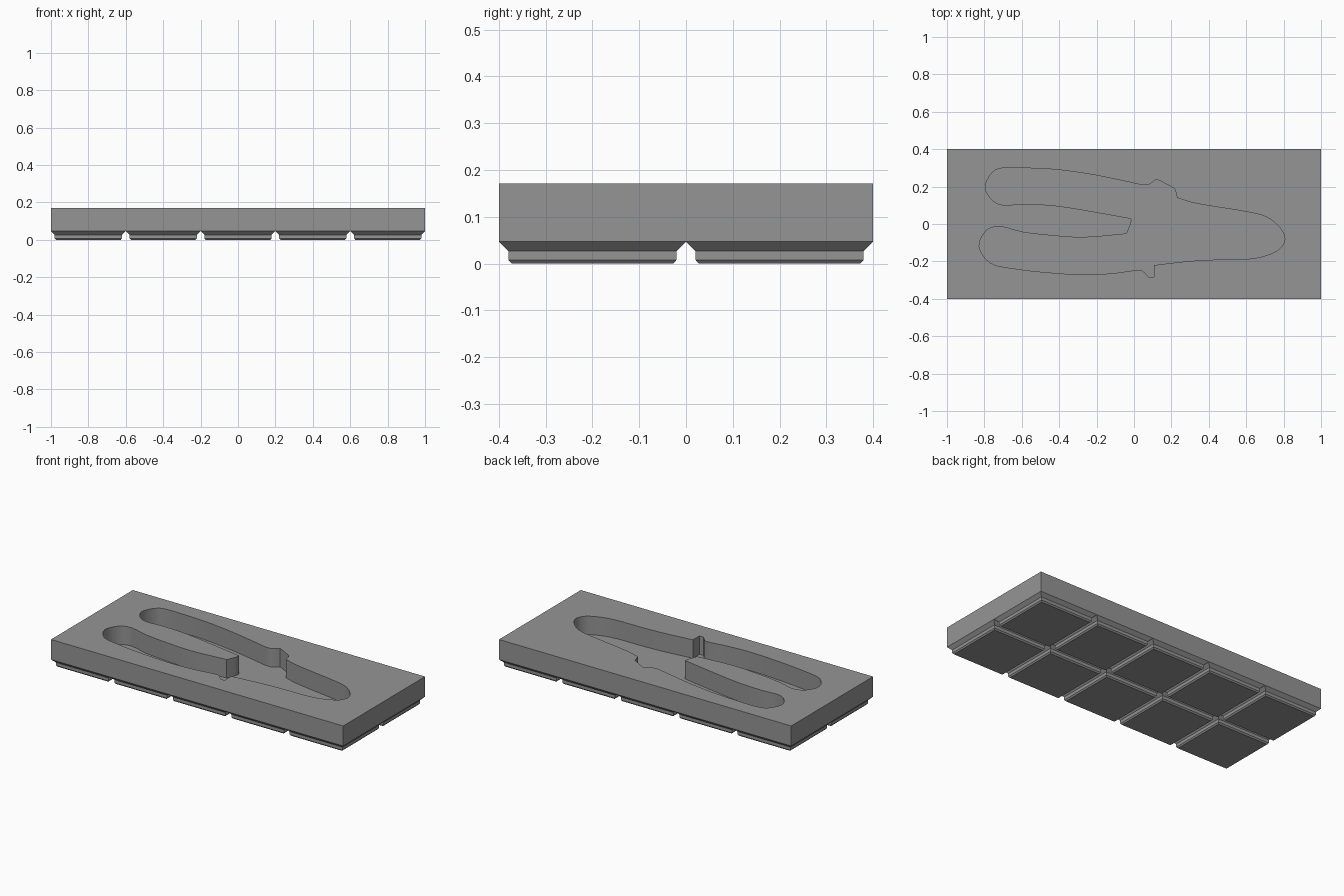
import bpy, bmesh
from mathutils import Vector

if "Cube" in bpy.data.objects:
    bpy.data.objects.remove(bpy.data.objects["Cube"])

TOP, FLOOR, BASE = 0.171, 0.057, 0.047

grey = bpy.data.materials.new("grey plastic")
grey.diffuse_color = (0.3, 0.3, 0.3, 1)
grey.use_nodes = True
grey.node_tree.nodes["Principled BSDF"].inputs["Base Color"].default_value = grey.diffuse_color


def make_object(name, bm):
    bmesh.ops.recalc_face_normals(bm, faces=bm.faces)
    mesh = bpy.data.meshes.new(name)
    bm.to_mesh(mesh)
    bm.free()
    mesh.materials.append(grey)
    obj = bpy.data.objects.new(name, mesh)
    bpy.context.collection.objects.link(obj)
    return obj


def prism(name, outline, z0, z1):
    bm = bmesh.new()
    face = bm.faces.new([bm.verts.new((x, y, z0)) for x, y in outline])
    ext = bmesh.ops.extrude_face_region(bm, geom=[face])
    verts = [g for g in ext["geom"] if isinstance(g, bmesh.types.BMVert)]
    bmesh.ops.translate(bm, verts=verts, vec=(0, 0, z1 - z0))
    return make_object(name, bm)


def smooth_run(points, steps=3):
    """Open smooth curve through the points, without the last one."""
    p = [Vector(q) for q in points]
    p = [2 * p[0] - p[1]] + p + [2 * p[-1] - p[-2]]
    out = []
    for a, b, c, d in zip(p, p[1:], p[2:], p[3:]):
        # tangents scaled to uneven spacing
        l0, l1, l2 = (b - a).length, (c - b).length, (d - c).length
        m1 = (c - a) / (l0 + l1) * l1
        m2 = (d - b) / (l1 + l2) * l1
        for i in range(steps):
            t = i / steps
            out.append(b * (2*t**3 - 3*t*t + 1) + m1 * (t**3 - 2*t*t + t)
                       + c * (3*t*t - 2*t**3) + m2 * (t**3 - t*t))
    return out


# Pocket outline: smooth runs that meet at sharp corners
runs = [
    # upper arm, from the fork round its tip to the shoulder
    [(-.015, .03), (-.2, .063), (-.42, .098), (-.6, .107), (-.70, .101), (-.755, .125),
     (-.795, .19), (-.77, .26), (-.72, .297), (-.55, .298), (-.39, .288), (-.2, .26),
     (-.03, .225), (.07, .208), (.12, .24)],
    [(.12, .24), (.17, .215), (.215, .19)],
    [(.215, .19), (.225, .165), (.23, .14)],
    # nose
    [(.23, .14), (.31, .115), (.45, .09), (.62, .062), (.71, .037), (.78, -.02),
     (.807, -.08), (.77, -.14), (.64, -.184), (.45, -.19), (.3, -.198), (.107, -.22)],
    # small thumb notch
    [(.107, -.22), (.107, -.283)],
    [(.107, -.283), (.08, -.285)],
    # lower arm
    [(.08, -.285), (.045, -.25), (.01, -.247), (-.1, -.262), (-.25, -.271), (-.45, -.26),
     (-.65, -.237), (-.77, -.207), (-.828, -.12), (-.79, -.035), (-.72, -.013),
     (-.6, -.043), (-.45, -.061), (-.27, -.072), (-.04, -.053)],
    # end of the tongue between the arms
    [(-.04, -.053), (-.03, -.03), (-.015, .01), (-.015, .03)],
]
outline = [p for run in runs for p in smooth_run(run)]

# Tray block with the pocket cut into it
tray = prism("tray", [(-1, -.4), (1, -.4), (1, .4), (-1, .4)], BASE, TOP)
cutter = prism("pocket_cutter", outline, FLOOR, TOP + 0.1)
cutter.hide_render = True
cut = tray.modifiers.new("pocket", "BOOLEAN")
cut.operation, cut.solver, cut.object = "DIFFERENCE", "EXACT", cutter
bpy.context.view_layer.objects.active = tray
tray.select_set(True)
bpy.ops.object.modifier_apply(modifier=cut.name)
bpy.data.objects.remove(cutter)

# Open the underside, which the feet close
bm = bmesh.new()
bm.from_mesh(tray.data)
under = [f for f in bm.faces if f.calc_center_median().z < BASE + 0.001]
bmesh.ops.delete(bm, geom=under, context="FACES_ONLY")
bm.to_mesh(tray.data)
bm.free()

# Soft arm walls, crisp rims and corners
bpy.ops.object.select_all(action="DESELECT")
tray.select_set(True)
bpy.ops.object.shade_smooth_by_angle(angle=0.5)

# Stepped feet in a 5 by 2 grid: (half width, height) from bottom to top
profile = [(.173, 0), (.18, .008), (.18, .027), (.2, BASE)]
for i in range(5):
    for j in range(2):
        cx, cy = -0.8 + 0.4 * i, -0.2 + 0.4 * j
        bm = bmesh.new()
        rings = [[bm.verts.new((cx + sx * h, cy + sy * h, z))
                  for sx, sy in ((-1, -1), (1, -1), (1, 1), (-1, 1))] for h, z in profile]
        bm.faces.new(rings[0][::-1])
        for lo, hi in zip(rings, rings[1:]):
            for k in range(4):
                n = (k + 1) % 4
                bm.faces.new((lo[k], lo[n], hi[n], hi[k]))
        make_object(f"foot_{i + 1}_{j + 1}", bm)
